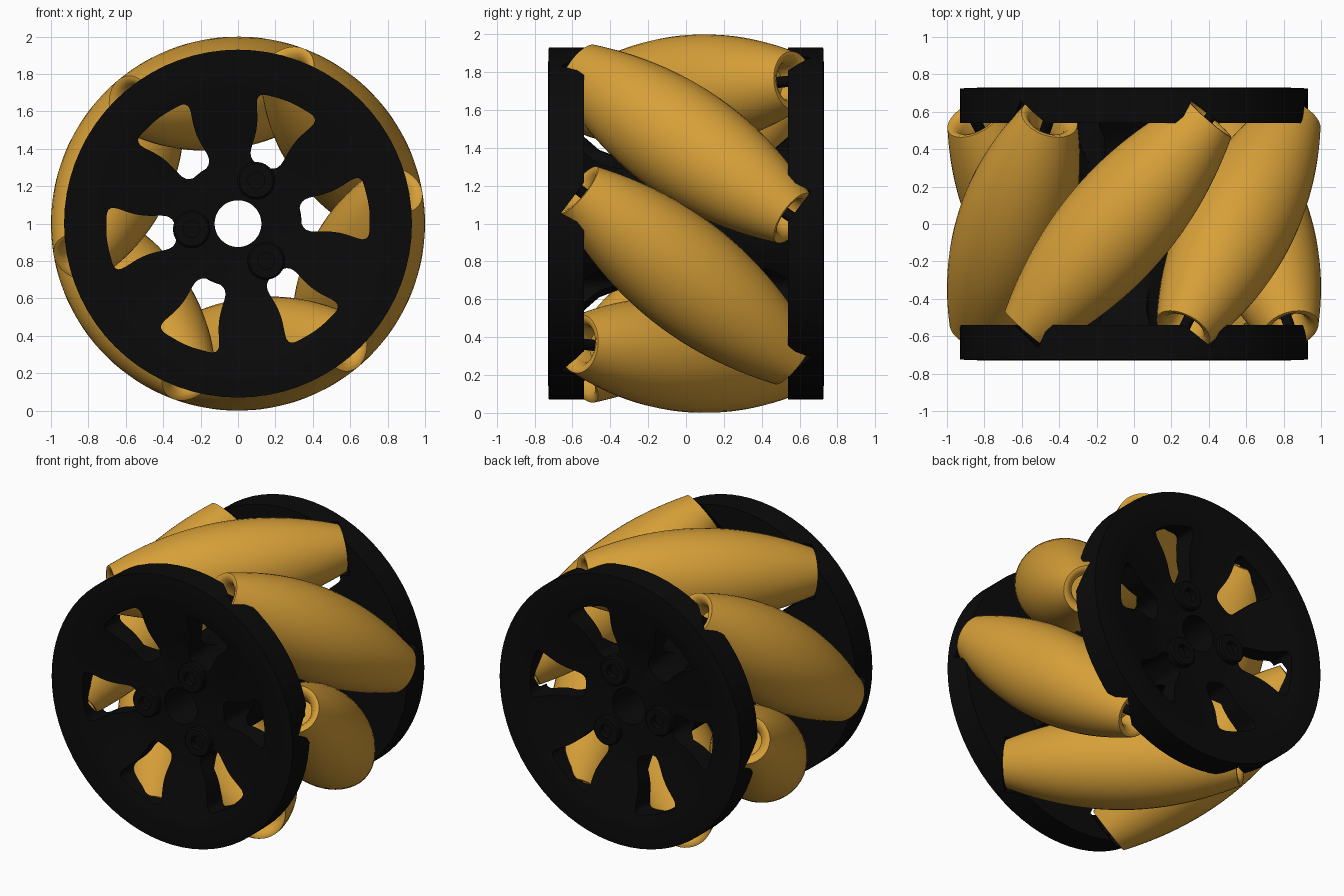
import bpy, bmesh
from math import sin, cos, radians, sqrt, pi
from mathutils import Matrix, Vector

if "Cube" in bpy.data.objects:
    bpy.data.objects.remove(bpy.data.objects["Cube"])

COUNT = 6
ROLLER_ANGLE = radians(37)   # position of first roller round the wheel
WINDOW_ANGLE = radians(7)
TILT = radians(41)           # roller lean from the wheel axis
CENTRE_R = 0.70              # wheel axis to roller axis
HALF = 0.745
HUB = Vector((0, 0, 1))


def material(name, rgb):
    m = bpy.data.materials.new(name)
    m.diffuse_color = (*rgb, 1)
    m.use_nodes = True
    m.node_tree.nodes["Principled BSDF"].inputs["Base Color"].default_value = m.diffuse_color
    return m


ORANGE = material("orange_rubber", (0.68, 0.35, 0.04))
BLACK = material("black_plastic", (0.003, 0.003, 0.003))


def finish(bm, name, mat=None, smooth=35):
    bmesh.ops.recalc_face_normals(bm, faces=bm.faces)
    me = bpy.data.meshes.new(name)
    bm.to_mesh(me)
    bm.free()
    ob = bpy.data.objects.new(name, me)
    bpy.context.collection.objects.link(ob)
    if mat:
        me.materials.append(mat)
    if smooth:
        shade(ob, smooth)
    return ob


def shade(ob, angle):
    bpy.ops.object.select_all(action='DESELECT')
    ob.select_set(True)
    bpy.context.view_layer.objects.active = ob
    bpy.ops.object.shade_smooth_by_angle(angle=radians(angle))


def lathe(bm, profile, sides, matrix, closed=False):
    """Turn (radius, height) points about local z; closed joins last to first."""
    rings = []
    for r, h in profile:
        rings.append([bm.verts.new(matrix @ Vector((r * cos(2 * pi * i / sides),
                                                    r * sin(2 * pi * i / sides), h)))
                      for i in range(sides)])
    pairs = list(zip(rings, rings[1:]))
    if closed:
        pairs.append((rings[-1], rings[0]))
    else:
        bm.faces.new(rings[0])
        bm.faces.new(rings[-1])
    for a, b in pairs:
        for i in range(sides):
            j = (i + 1) % sides
            bm.faces.new((a[i], a[j], b[j], b[i]))


def radial(a):
    return Vector((cos(a), 0, sin(a)))


def tangent(a):
    return Vector((-sin(a), 0, cos(a)))


def frame(origin, axis, side):
    """Matrix whose local z runs along axis and local x along side."""
    m = Matrix((side, axis.cross(side), axis)).transposed().to_4x4()
    m.translation = origin
    return m


def roller_frame(k):
    a = ROLLER_ANGLE + k * 2 * pi / COUNT
    axis = Vector((0, cos(TILT), 0)) - sin(TILT) * tangent(a)
    return frame(HUB + CENTRE_R * radial(a), axis, radial(a))


def boolean(ob, bm):
    cutter = finish(bm, "cutter", smooth=0)
    cutter.hide_render = True
    mod = ob.modifiers.new("cut", 'BOOLEAN')
    mod.operation, mod.object, mod.solver = 'DIFFERENCE', cutter, 'EXACT'
    bpy.context.view_layer.objects.active = ob
    bpy.ops.object.modifier_apply(modifier=mod.name)
    bpy.data.objects.remove(cutter)


# Barrel profile: roller envelope that rolls on a cylinder of radius 1
barrel = []
for i in range(-12, 13):
    s = 0.69 * i / 12
    rho = sqrt(CENTRE_R ** 2 + (s * sin(TILT)) ** 2)
    ua = s * sin(TILT) ** 2 / rho
    barrel.append(((1 - rho) * sqrt(1 - ua * ua), s + (1 - rho) * ua))
end_r = barrel[-1][0]
pocket = [(end_r - 0.015, HALF + 0.005), (0.115, HALF - 0.01), (0.095, HALF - 0.05),
          (0.09, HALF - 0.15)]
roller_profile = [(r, -h) for r, h in reversed(pocket)] + barrel + pocket

# Rollers and their axles
for k in range(COUNT):
    bm = bmesh.new()
    lathe(bm, roller_profile, 40, roller_frame(k))
    finish(bm, f"roller_{k + 1}", ORANGE, 40)
    bm = bmesh.new()
    lathe(bm, [(0.03, -0.79), (0.03, 0.79)], 16, roller_frame(k))
    finish(bm, f"roller_axle_{k + 1}", BLACK)

# Wheel body: two dished plates joined by a hollow hub
front = [(0.125, -0.63), (0.36, -0.63), (0.45, -0.65), (0.74, -0.72), (0.80, -0.73),
         (0.93, -0.725), (0.93, -0.54), (0.46, -0.54), (0.39, -0.46), (0.34, -0.33)]
body_profile = front + [(r, -y) for r, y in reversed(front)]
wheel_frame = frame(HUB, Vector((0, 1, 0)), Vector((1, 0, 0)))
bm = bmesh.new()
lathe(bm, body_profile, 72, wheel_frame, closed=True)
body = finish(bm, "wheel_body", BLACK, 0)


def rounded(corners, cut, steps=5):
    out = []
    pts = [Vector(c) for c in corners]
    for i, p in enumerate(pts):
        a = p + (pts[i - 1] - p).normalized() * cut
        b = p + (pts[(i + 1) % len(pts)] - p).normalized() * cut
        for n in range(steps + 1):
            t = n / steps
            out.append(a * (1 - t) ** 2 + p * 2 * t * (1 - t) + b * t * t)
    return out


# Spoke windows through both plates
outline = rounded([(0.335, -0.085), (0.335, 0.085), (0.52, 0.105), (0.685, 0.185), (0.71, 0),
                   (0.685, -0.185), (0.52, -0.105)], 0.065)
bm = bmesh.new()
for k in range(COUNT):
    a = WINDOW_ANGLE + k * 2 * pi / COUNT
    for side in (-1, 1):
        loops = [[bm.verts.new(HUB + radial(a) * p.x + tangent(a) * p.y + Vector((0, side * y, 0)))
                  for p in outline] for y in (0.25, 0.85)]
        n = len(outline)
        for lp in loops:
            bm.faces.new(lp)
        for i in range(n):
            j = (i + 1) % n
            bm.faces.new((loops[0][i], loops[0][j], loops[1][j], loops[1][i]))
boolean(body, bm)

# Clearance pockets for the roller ends
bm = bmesh.new()
for k in range(COUNT):
    lathe(bm, [(0.18, -0.77), (0.18, 0.77)], 32, roller_frame(k))
boolean(body, bm)
shade(body, 30)

# Bolt bosses round the hub, both sides
for k in range(3):
    a = radians(67) + k * 2 * pi / 3
    for side, word in ((-1, "front"), (1, "back")):
        bm = bmesh.new()
        lathe(bm, [(0.045, 0.61), (0.045, 0.67), (0.09, 0.67), (0.1, 0.66), (0.1, 0.61)], 24,
              frame(HUB + 0.25 * radial(a), Vector((0, side, 0)), Vector((1, 0, 0))), closed=True)
        finish(bm, f"bolt_boss_{word}_{k + 1}", BLACK)
